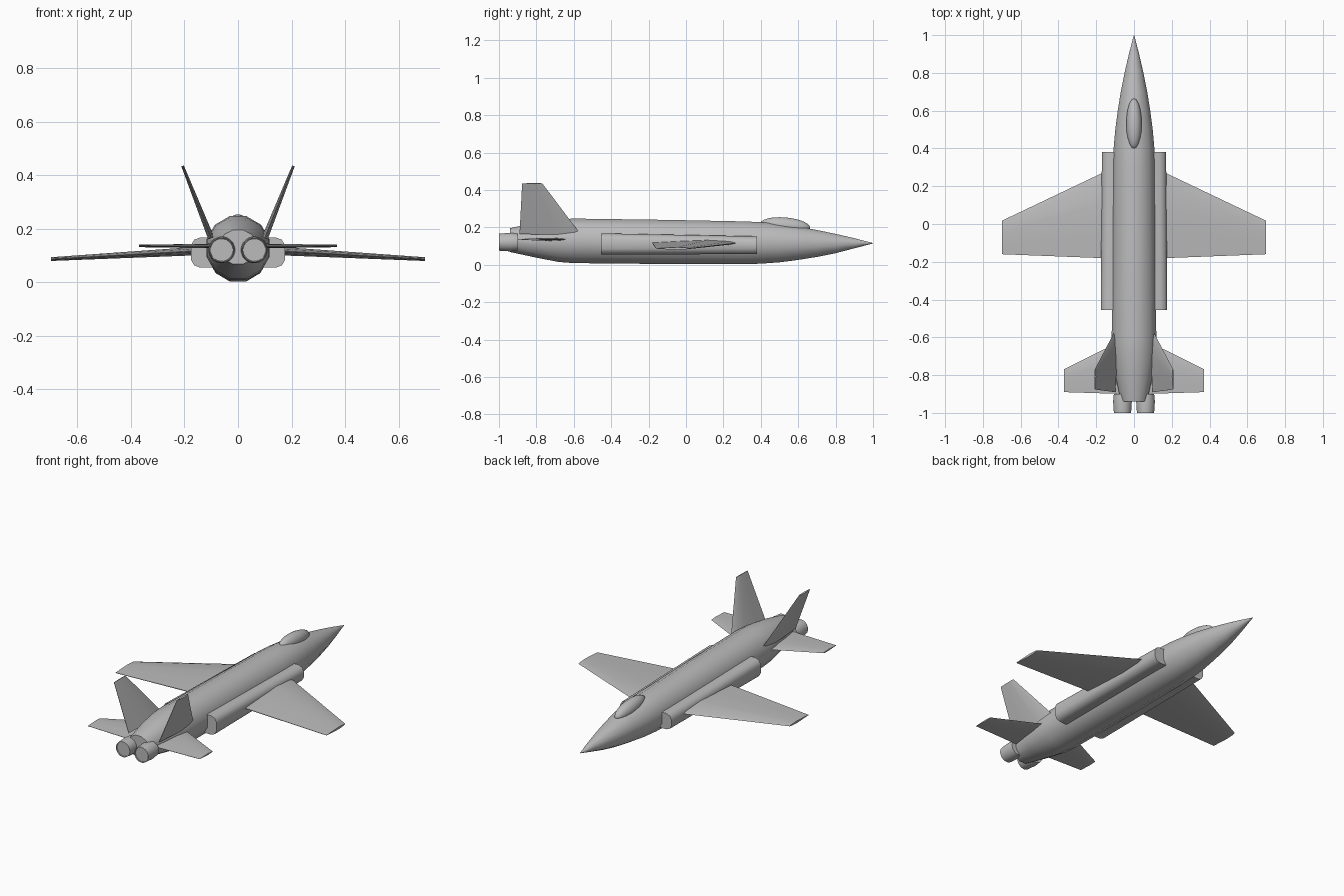
import bpy, bmesh, math
from mathutils import Vector, Matrix

if "Cube" in bpy.data.objects:
    bpy.data.objects.remove(bpy.data.objects["Cube"])

grey = bpy.data.materials.new("airframe grey")
grey.diffuse_color = (0.5, 0.5, 0.5, 1)
grey.use_nodes = True
grey.node_tree.nodes["Principled BSDF"].inputs["Base Color"].default_value = grey.diffuse_color


def finish(name, bm, angle=40):
    bmesh.ops.recalc_face_normals(bm, faces=bm.faces)
    me = bpy.data.meshes.new(name)
    bm.to_mesh(me)
    bm.free()
    ob = bpy.data.objects.new(name, me)
    bpy.context.collection.objects.link(ob)
    me.materials.append(grey)
    bpy.context.view_layer.objects.active = ob
    ob.select_set(True)
    bpy.ops.object.shade_smooth_by_angle(angle=math.radians(angle))
    ob.select_set(False)
    return ob


def loft(name, rings, angle=40):
    """Skin a list of equal-length closed rings and cap both ends."""
    bm = bmesh.new()
    vs = [[bm.verts.new(p) for p in r] for r in rings]
    n = len(rings[0])
    for a, b in zip(vs, vs[1:]):
        for i in range(n):
            j = (i + 1) % n
            bm.faces.new((a[i], a[j], b[j], b[i]))
    bm.faces.new(vs[0])
    bm.faces.new(vs[-1][::-1])
    return finish(name, bm, angle)


def ellipse(cx, y, cz, rx, rz, n):
    return [(cx + rx * math.cos(a), y, cz + rz * math.sin(a))
            for a in (2 * math.pi * (i + 0.5) / n for i in range(n))]


# Fuselage: y, half width, bottom, top
stations = [(1.0, .001, .114, .116), (.9, .027, .088, .142), (.8, .05, .062, .165),
            (.7, .07, .042, .186), (.6, .086, .026, .204), (.5, .099, .013, .218),
            (.4, .108, .006, .228), (.3, .112, .003, .232), (-.1, .115, .004, .24),
            (-.6, .118, .009, .247), (-.68, .114, .015, .243),
            (-.8, .098, .038, .226), (-.94, .07, .068, .196)]
k = 1 / math.cos(math.pi / 12)   # 12 sides, flat top and bottom
loft("fuselage", [ellipse(0, y, (b + t) / 2, w * k, (t - b) / 2 * k, 12)
                  for y, w, b, t in stations], 50)

# Canopy
bm = bmesh.new()
bmesh.ops.create_uvsphere(bm, u_segments=20, v_segments=12, radius=1,
                          matrix=Matrix.Translation((0, .53, .208))
                          @ Matrix.Rotation(math.radians(-5), 4, 'X')
                          @ Matrix.Diagonal((.041, .135, .045, 1)))
finish("canopy", bm, 60)

# Airfoil outline: chord fraction, thickness fraction
FOIL = [(0, 0), (.08, .55), (.35, 1), (.7, .6), (1, .12),
        (1, -.12), (.7, -.6), (.35, -1), (.08, -.55)]


def surface(name, side, root, tip):
    """Each end: x, leading y, trailing y, z, thickness."""
    span = Vector((side * (tip[0] - root[0]), 0, tip[3] - root[3])).normalized()
    up = span.cross(Vector((0, 1, 0)))
    rings = []
    for x, le, te, z, th in (root, tip):
        rings.append([Vector((side * x, le + (te - le) * c, z)) + up * (t * th / 2)
                      for c, t in FOIL])
    return loft(name, rings)


for s, label in ((-1, "left"), (1, "right")):
    # Intake duct: rounded box section, slightly taller aft
    rings = []
    for y, xo, b, t in ((.38, .17, .057, .152), (-.455, .176, .055, .168)):
        sec = [(.07, b), (xo - .035, b), (xo - .012, b + .009), (xo, b + .03),
               (xo, t - .03), (xo - .012, t - .009), (xo - .035, t), (.07, t)]
        rings.append([(s * x, y, z) for x, z in sec])
    loft(label + "_intake", rings, 50)

    surface(label + "_wing", s, (.08, .312, -.184, .121, .034), (.698, .018, -.16, .087, .014))
    surface(label + "_tailplane", s, (.06, -.615, -.9, .136, .018), (.37, -.768, -.89, .136, .009))
    surface(label + "_fin", s, (.1, -.565, -.89, .165, .024), (.207, -.768, -.876, .435, .01))

    # Engine nozzle with a shallow recessed outlet
    loft(label + "_nozzle", [ellipse(s * .061, y, .121, r, r, 24) for y, r in
                             ((-.9, .046), (-.938, .05), (-1, .046), (-1, .043), (-.994, .042))], 30)
